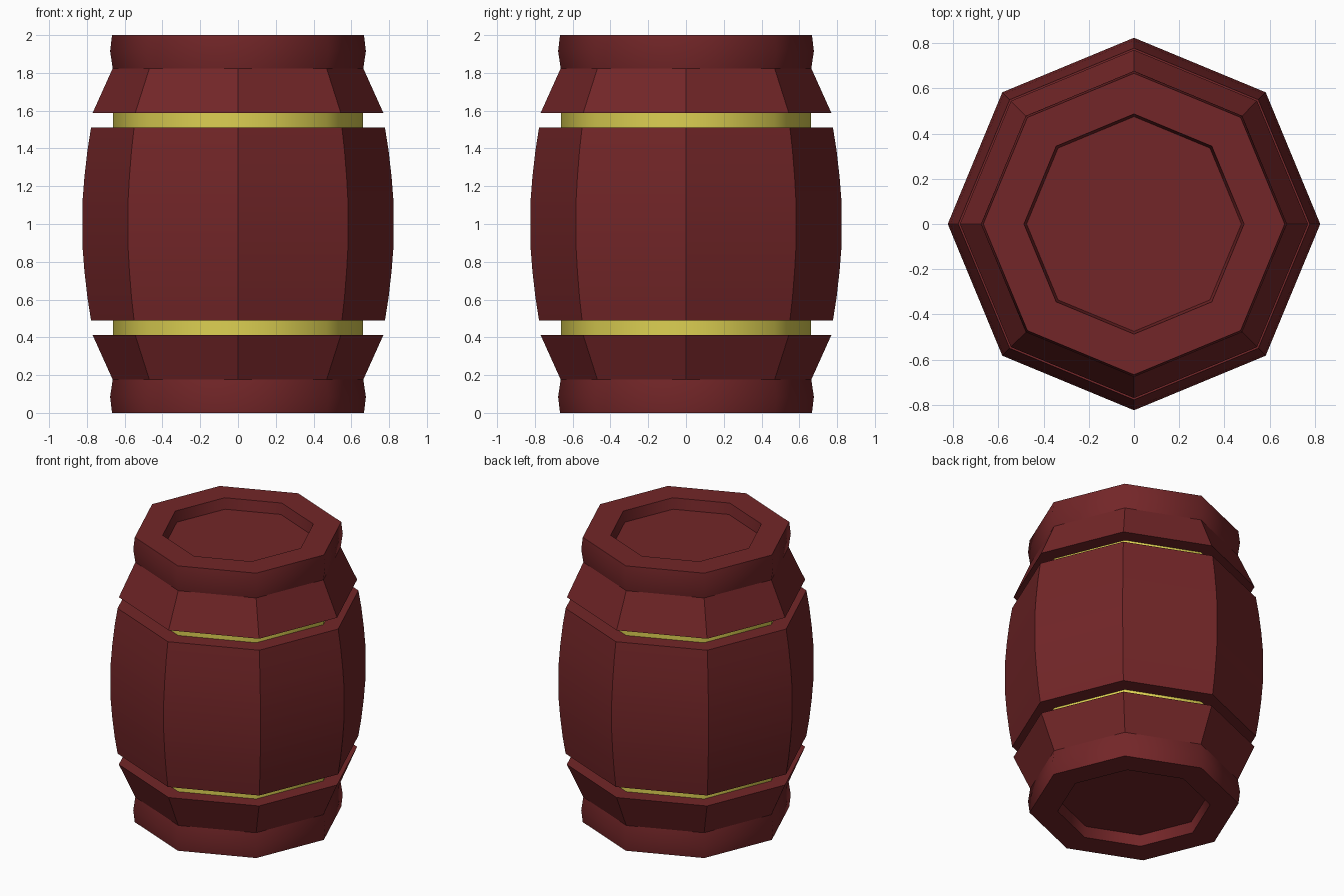
import bpy, bmesh, math

if "Cube" in bpy.data.objects:
    bpy.data.objects.remove(bpy.data.objects["Cube"])

SIDES = 8


def material(name, rgb):
    m = bpy.data.materials.new(name)
    m.diffuse_color = (*rgb, 1)
    m.use_nodes = True
    m.node_tree.nodes["Principled BSDF"].inputs["Base Color"].default_value = m.diffuse_color
    return m


RED = material("dark red wood", (0.17, 0.019, 0.021))
YELLOW = material("yellow metal", (0.72, 0.63, 0.085))


def lathe(name, profile, mat, smooth, closed=False, flip=False):
    """Spin a (radius, z) profile around z with eight sides; radius 0 is a pole."""
    bm = bmesh.new()
    rings = []
    for r, z in profile:
        z = 2 - z if flip else z
        if r == 0:
            rings.append([bm.verts.new((0, 0, z))] * SIDES)
        else:
            rings.append([bm.verts.new((r * math.cos(a), r * math.sin(a), z))
                          for a in (2 * math.pi * i / SIDES for i in range(SIDES))])
    pairs = list(zip(rings, rings[1:]))
    if closed:
        pairs.append((rings[-1], rings[0]))
    for lo, hi in pairs:
        for i in range(SIDES):
            j = (i + 1) % SIDES
            bm.faces.new(list(dict.fromkeys([lo[i], lo[j], hi[j], hi[i]])))
    bmesh.ops.recalc_face_normals(bm, faces=bm.faces)
    me = bpy.data.meshes.new(name)
    bm.to_mesh(me)
    bm.free()
    me.materials.append(mat)
    ob = bpy.data.objects.new(name, me)
    bpy.context.collection.objects.link(ob)
    bpy.ops.object.select_all(action='DESELECT')
    ob.select_set(True)
    bpy.context.view_layer.objects.active = ob
    bpy.ops.object.shade_smooth_by_angle(angle=math.radians(smooth))
    return ob


# Bulging middle staves, with flat ledges reaching in to the hoops
half = [(0.64, 0.49), (0.778, 0.49), (0.797, 0.61), (0.813, 0.75), (0.824, 0.89)]
lathe("middle_staves", half + [(r, 2 - z) for r, z in reversed(half)], RED, 30, closed=True)

for label, flip in (("bottom", False), ("top", True)):
    # Recessed metal hoop
    lathe(label + "_hoop", [(0.6, 0.40), (0.663, 0.40), (0.663, 0.50), (0.6, 0.50)],
          YELLOW, 50, closed=True, flip=flip)
    # Flared end staves
    lathe(label + "_end_staves", [(0.6, 0.175), (0.663, 0.175), (0.77, 0.413), (0.6, 0.413)],
          RED, 30, closed=True, flip=flip)
    # Rounded rim with the sunken lid
    lathe(label + "_rim_and_lid",
          [(0, 0.075), (0.475, 0.075), (0.487, 0), (0.667, 0), (0.677, 0.085),
           (0.663, 0.178), (0, 0.178)],
          RED, 50, flip=flip)
